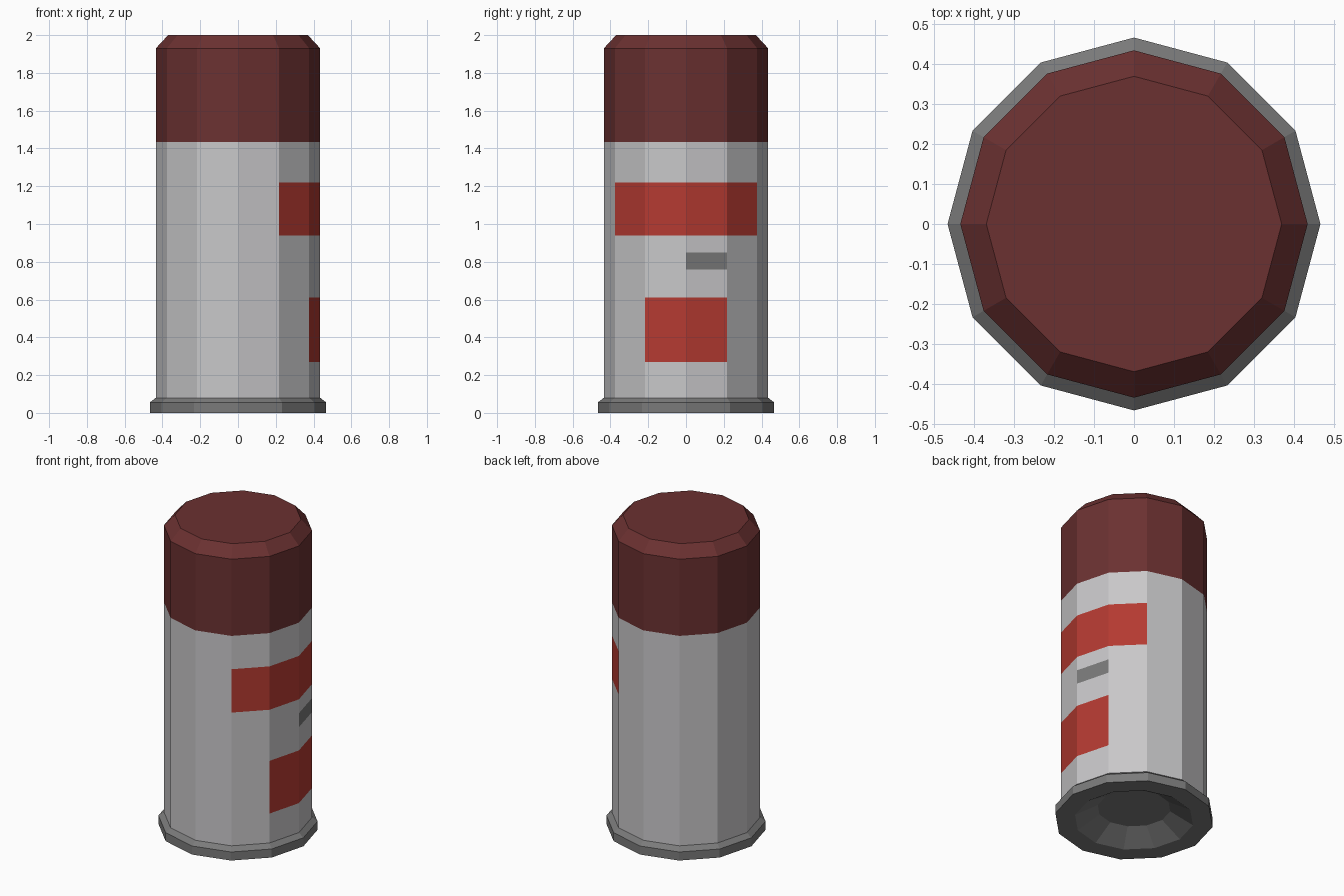
import bpy, bmesh, math

if "Cube" in bpy.data.objects:
    bpy.data.objects.remove(bpy.data.objects["Cube"])

SIDES = 12


def material(name, rgb):
    # sRGB 0-255 to linear
    lin = [((c / 255 + 0.055) / 1.055) ** 2.4 for c in rgb]
    m = bpy.data.materials.new(name)
    m.diffuse_color = (*lin, 1)
    m.use_nodes = True
    m.node_tree.nodes["Principled BSDF"].inputs["Base Color"].default_value = m.diffuse_color
    return m


white = material("light_grey_paint", (200, 199, 201))
red = material("bright_red_label", (180, 58, 49))
maroon = material("maroon_cap", (107, 49, 49))
grey = material("metal_grey", (122, 122, 122))


def lathe(name, profile, mats, close_start=False, close_end=False, rule=None):
    """Spin (radius, z) points around z; rule picks a material by angle and height."""
    bm = bmesh.new()
    rings = []
    for r, z in profile:
        rings.append([bm.verts.new((r * math.cos(a), r * math.sin(a), z))
                      for a in (i * 2 * math.pi / SIDES for i in range(SIDES))])
    for low, high in zip(rings, rings[1:]):
        for i in range(SIDES):
            j = (i + 1) % SIDES
            f = bm.faces.new((low[i], low[j], high[j], high[i]))
            if rule:
                c = f.calc_center_median()
                f.material_index = rule(math.degrees(math.atan2(c.y, c.x)), c.z)
    if close_start:
        bm.faces.new(rings[0][::-1])
    if close_end:
        bm.faces.new(rings[-1])
    mesh = bpy.data.meshes.new(name)
    bm.to_mesh(mesh)
    bm.free()
    for m in mats:
        mesh.materials.append(m)
    ob = bpy.data.objects.new(name, mesh)
    bpy.context.collection.objects.link(ob)
    return ob


# Painted patches on the right side: z range, angle range, material slot
PATCHES = [(0.94, 1.22, -60, 60, 1),
           (0.27, 0.61, -30, 30, 1),
           (0.76, 0.85, 0, 30, 2)]


def paint(angle, z):
    for z0, z1, a0, a1, slot in PATCHES:
        if z0 < z < z1 and a0 < angle < a1:
            return slot
    return 0


# Base rim with a recessed underside
lathe("base_rim", [(0.215, 0.08), (0.35, 0), (0.467, 0), (0.467, 0.055), (0.435, 0.08)],
      [grey], close_start=True)

# Body tube, cut into rings at the edges of the patches
levels = sorted([0.08, 1.435] + [z for p in PATCHES for z in p[:2]])
lathe("body", [(0.435, z) for z in levels], [white, red, grey], rule=paint)

# Cap with chamfered top
lathe("cap", [(0.435, 1.435), (0.435, 1.93), (0.37, 2.0)], [maroon], close_end=True)
